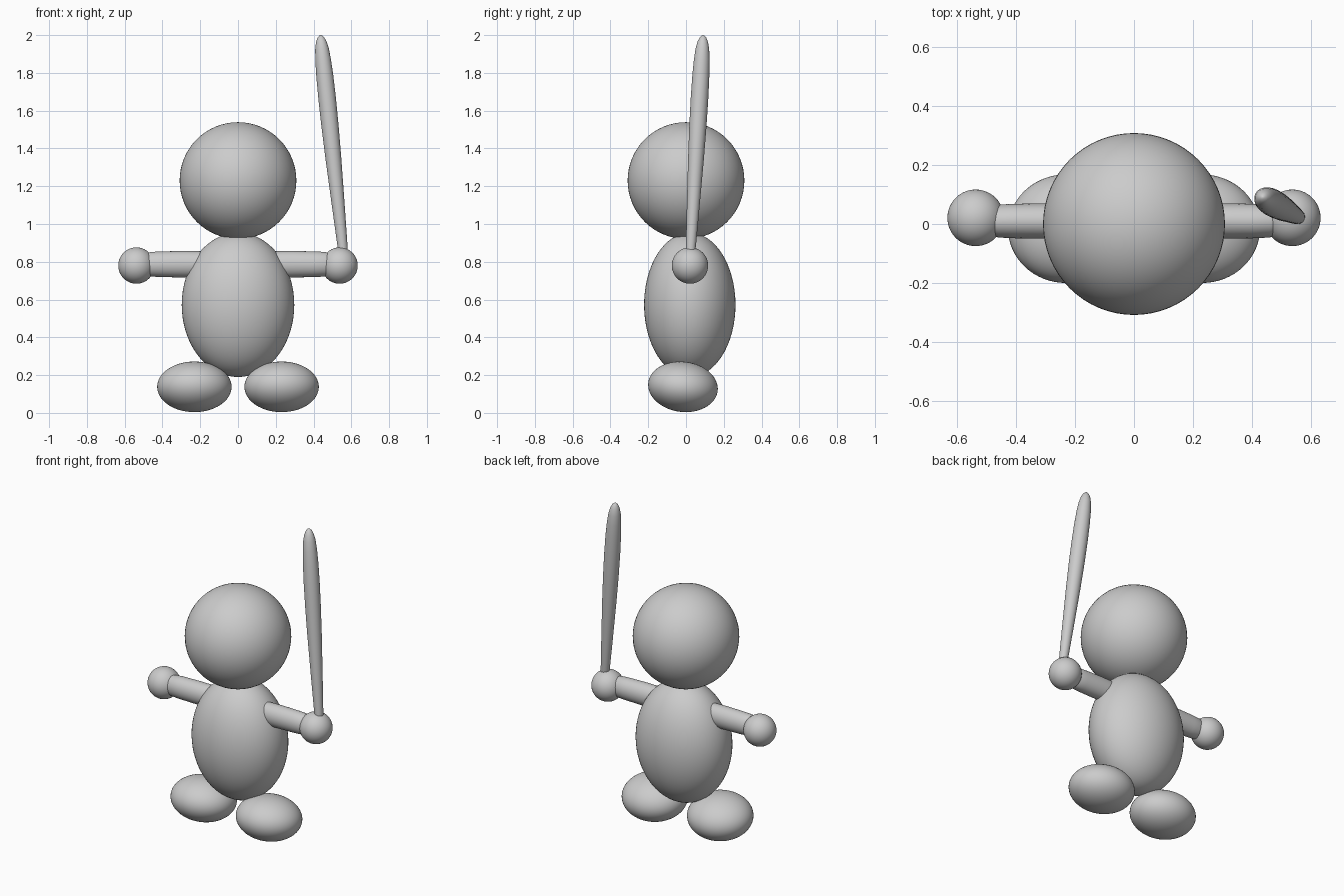
import bpy, bmesh, math
from mathutils import Vector

cube = bpy.data.objects.get("Cube")
if cube:
    bpy.data.objects.remove(cube, do_unlink=True)

grey = bpy.data.materials.new("plain_grey")
grey.use_nodes = True
colour = (0.6, 0.6, 0.6, 1)
grey.diffuse_color = colour
grey.node_tree.nodes["Principled BSDF"].inputs["Base Color"].default_value = colour


def finish(bm, name):
    """Turn a bmesh into a smooth grey object."""
    bmesh.ops.recalc_face_normals(bm, faces=bm.faces)
    mesh = bpy.data.meshes.new(name)
    bm.to_mesh(mesh)
    bm.free()
    mesh.materials.append(grey)
    obj = bpy.data.objects.new(name, mesh)
    bpy.context.collection.objects.link(obj)
    bpy.ops.object.select_all(action="DESELECT")
    obj.select_set(True)
    bpy.context.view_layer.objects.active = obj
    bpy.ops.object.shade_smooth_by_angle(angle=math.radians(40))
    return obj


def ellipsoid(name, centre, radii, tilt=0):
    bm = bmesh.new()
    bmesh.ops.create_uvsphere(bm, u_segments=64, v_segments=32, radius=1)
    bmesh.ops.scale(bm, vec=radii, verts=bm.verts)
    obj = finish(bm, name)
    obj.location = centre
    obj.rotation_euler.x = math.radians(tilt)
    return obj


def turned(name, start, end, profile, flatten=1, sides=48):
    """Lathe (fraction along axis, radius) pairs from start to end."""
    start, end = Vector(start), Vector(end)
    axis = end - start
    bm = bmesh.new()
    rings = []
    for t, r in profile:
        rings.append([bm.verts.new((r * math.cos(a), r * flatten * math.sin(a), t * axis.length))
                      for a in (2 * math.pi * i / sides for i in range(sides))])
    for low, high in zip(rings, rings[1:]):
        for i in range(sides):
            j = (i + 1) % sides
            bm.faces.new((low[i], low[j], high[j], high[i]))
    bm.faces.new(rings[0])
    bm.faces.new(rings[-1])
    obj = finish(bm, name)
    obj.location = start
    obj.rotation_euler = axis.to_track_quat("Z", "Y").to_euler()
    return obj


# Head and body
ellipsoid("head", (0, 0, 1.23), (0.309, 0.309, 0.309))
ellipsoid("body", (0, 0.02, 0.572), (0.298, 0.242, 0.382))

# Paired limbs
arm_profile = [(0, 0.06), (0.3, 0.068), (0.6, 0.07), (0.85, 0.068), (0.97, 0.065), (1, 0.06)]
for side, s in (("left", 1), ("right", -1)):
    ellipsoid(side + "_foot", (s * 0.231, -0.016, 0.138), (0.197, 0.185, 0.133), tilt=-7)
    ellipsoid(side + "_hand", (s * 0.538, 0.021, 0.78), (0.096, 0.096, 0.096))
    arm = turned(side + "_arm", (0, 0.01, 0.787), (s * 0.475, 0.01, 0.787), arm_profile)
    arm.scale = (1, 1, 1)
    # Slightly narrower front to back
    for v in arm.data.vertices:
        world = arm.rotation_euler.to_matrix() @ v.co
        world.y *= 0.86
        v.co = arm.rotation_euler.to_matrix().inverted() @ world

# Bat held in the left hand: slim handle, swelling barrel, rounded tip
bat_profile = [(0, 0.022), (0.08, 0.027), (0.25, 0.034), (0.46, 0.042), (0.6, 0.0455),
               (0.72, 0.0465), (0.82, 0.045), (0.89, 0.0415), (0.94, 0.036),
               (0.97, 0.028), (0.99, 0.017), (0.998, 0.007), (1, 0.001)]
turned("bat", (0.562, 0.021, 0.8), (0.437, 0.091, 2.0), bat_profile)
